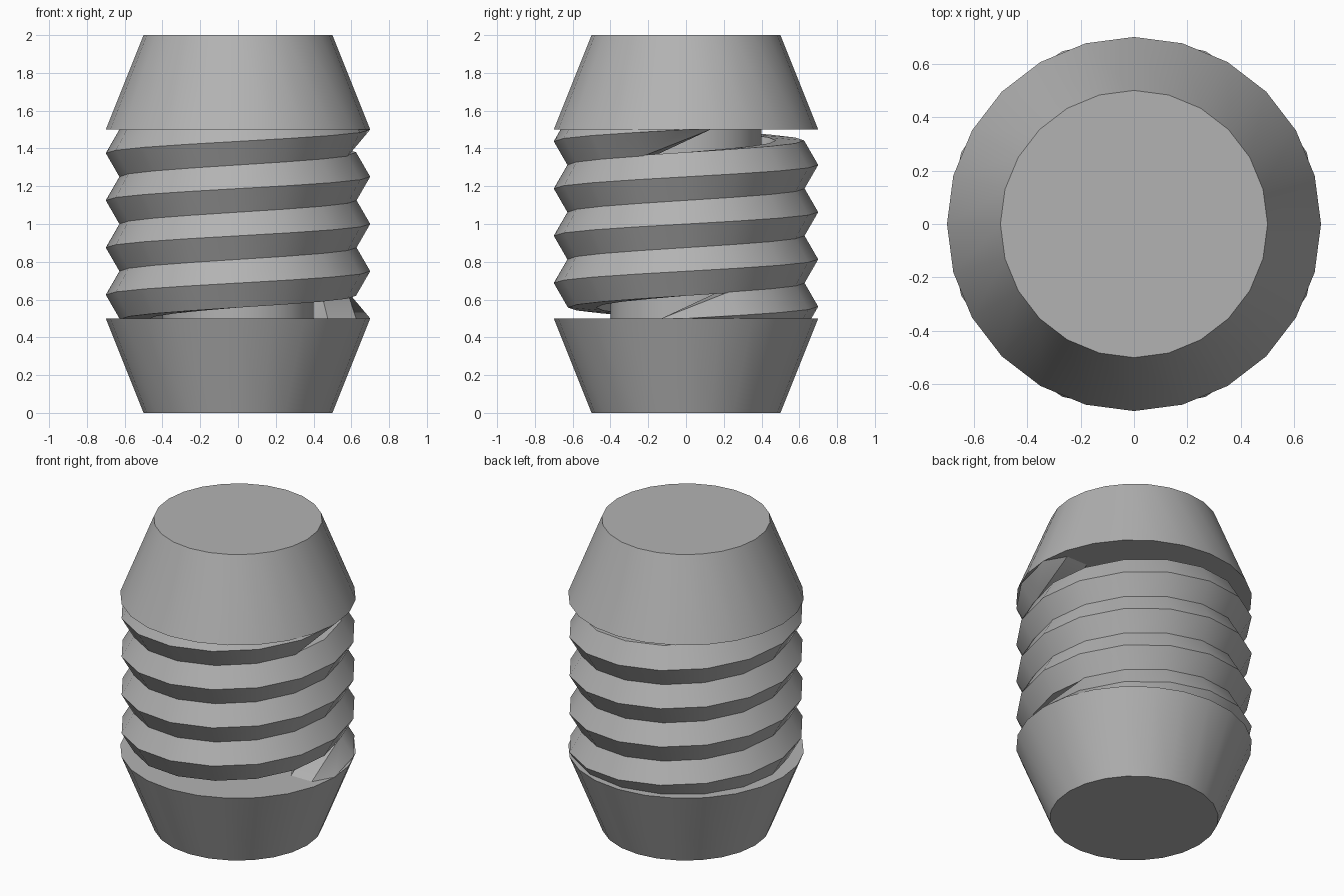
import bpy, bmesh
from math import sin, cos, tau, radians

if "Cube" in bpy.data.objects:
    bpy.data.objects.remove(bpy.data.objects["Cube"])

# Darker grey shared by all parts
grey = bpy.data.materials.new("dark_grey")
grey.diffuse_color = (0.45, 0.45, 0.45, 1)
grey.use_nodes = True
grey.node_tree.nodes["Principled BSDF"].inputs["Base Color"].default_value = grey.diffuse_color


def frustum(name, r_bottom, r_top, z0, z1):
    bpy.ops.mesh.primitive_cone_add(vertices=24, radius1=r_bottom, radius2=r_top,
                                    depth=z1 - z0, location=(0, 0, (z0 + z1) / 2))
    obj = bpy.context.object
    obj.name = name
    obj.data.materials.append(grey)
    bpy.ops.object.shade_smooth_by_angle(angle=radians(30))


# Tapered ends and the core between them
frustum("bottom_cap", 0.5, 0.7, 0.0, 0.5)
frustum("top_cap", 0.7, 0.5, 1.5, 2.0)
frustum("core", 0.4, 0.4, 0.5, 1.5)

# Thread: hexagon swept along a four-turn helix
TURNS, STEPS, SIDES = 4, 16, 6
R, r, Z0, PITCH = 0.55, 0.15, 0.5, 0.25
bm = bmesh.new()
rings = []
last = TURNS * STEPS
for i in range(last + 1):
    a = tau * i / STEPS
    z = Z0 + PITCH * i / STEPS
    # the end rings lie flat against the caps
    flat = i in (0, last)
    ring = []
    for k in range(SIDES):
        p = tau * k / SIDES
        d, h = R + r * cos(p), r * sin(p)
        t, up = (-h, 0) if flat else (0, h)
        ring.append(bm.verts.new((d * cos(a) - t * sin(a),
                                  d * sin(a) + t * cos(a), z + up)))
    rings.append(ring)
for A, B in zip(rings, rings[1:]):
    for k in range(SIDES):
        n = (k + 1) % SIDES
        bm.faces.new((A[k], A[n], B[n], B[k])).smooth = True
        # edges running along the thread stay sharp
        bm.edges.get((A[k], B[k])).smooth = False
        bm.edges.get((A[n], B[n])).smooth = False
for ring in (rings[0], rings[-1]):
    for e in bm.faces.new(ring).edges:
        e.smooth = False
bmesh.ops.recalc_face_normals(bm, faces=bm.faces)
mesh = bpy.data.meshes.new("thread")
bm.to_mesh(mesh)
bm.free()
mesh.materials.append(grey)
thread = bpy.data.objects.new("thread", mesh)
bpy.context.collection.objects.link(thread)
